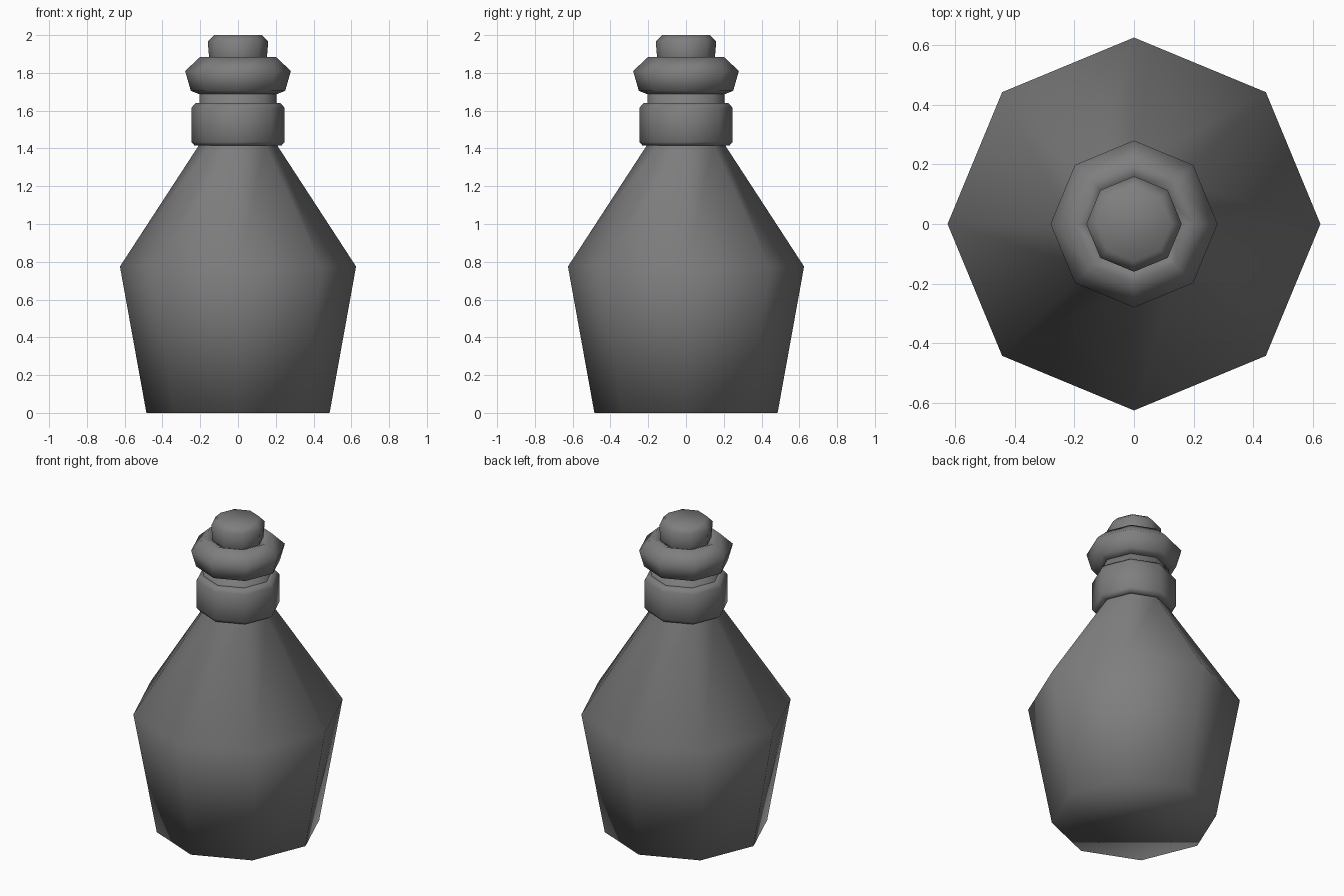
import bpy, bmesh, math

cube = bpy.data.objects.get("Cube")
if cube:
    bpy.data.objects.remove(cube)

SIDES = 8

grey = bpy.data.materials.new("dark_grey")
grey.use_nodes = True
colour = (0.21, 0.21, 0.21, 1)
grey.diffuse_color = colour
grey.node_tree.nodes["Principled BSDF"].inputs["Base Color"].default_value = colour


def lathe(name, profile, loop=False):
    """Turn (radius, height) points into an eight-sided smooth part."""
    bm = bmesh.new()
    rings = []
    for r, z in profile:
        angles = [math.tau * i / SIDES for i in range(SIDES)]
        rings.append([bm.verts.new((r * math.cos(a), r * math.sin(a), z)) for a in angles])
    pairs = list(zip(rings, rings[1:]))
    if loop:
        pairs.append((rings[-1], rings[0]))
    else:
        bm.faces.new(rings[0])
        bm.faces.new(rings[-1])
    for low, high in pairs:
        for i in range(SIDES):
            j = (i + 1) % SIDES
            bm.faces.new((low[i], low[j], high[j], high[i]))
    bmesh.ops.recalc_face_normals(bm, faces=bm.faces)
    for face in bm.faces:
        face.smooth = True
    mesh = bpy.data.meshes.new(name)
    bm.to_mesh(mesh)
    bm.free()
    mesh.materials.append(grey)
    obj = bpy.data.objects.new(name, mesh)
    bpy.context.collection.objects.link(obj)
    return obj


# Tapered body running up into the straight neck
lathe("body", [(0.485, 0), (0.625, 0.775), (0.205, 1.42), (0.205, 1.75)])

# Collar band around the neck
lathe("collar", [(0.19, 1.415), (0.23, 1.415), (0.247, 1.435), (0.247, 1.615),
                 (0.225, 1.64), (0.19, 1.64)], loop=True)

# Flared lip with a hollow mouth
lathe("lip", [(0.2, 1.685), (0.25, 1.705), (0.28, 1.81), (0.2, 1.885),
              (0.14, 1.86), (0.14, 1.72)], loop=True)

# Stopper with a bevelled top
lathe("stopper", [(0.145, 1.78), (0.16, 1.965), (0.125, 2.0)])
